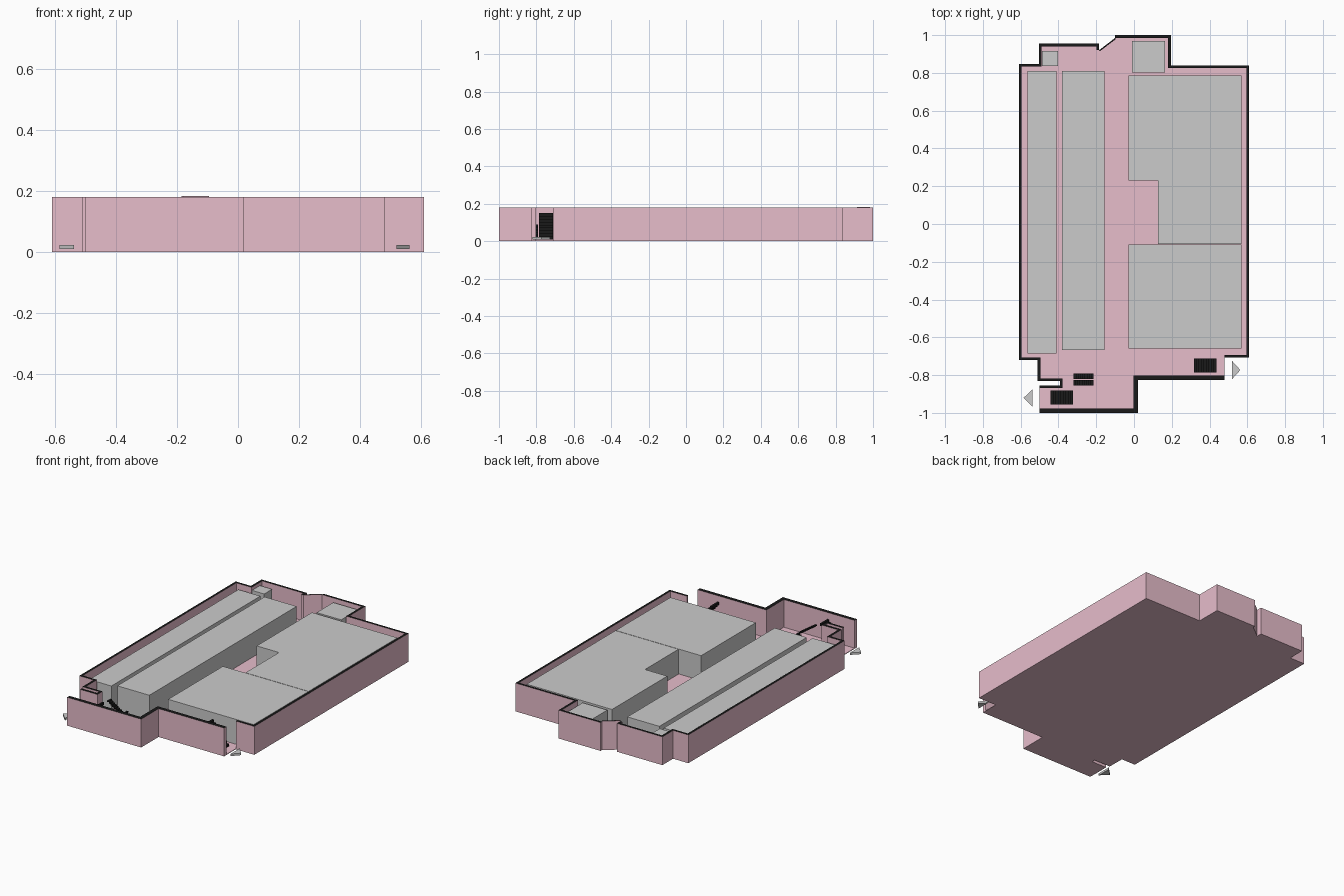
import bpy, bmesh
from mathutils import Vector

if "Cube" in bpy.data.objects:
    bpy.data.objects.remove(bpy.data.objects["Cube"])


def material(name, rgb):
    m = bpy.data.materials.new(name)
    m.diffuse_color = (*rgb, 1)
    m.use_nodes = True
    m.node_tree.nodes["Principled BSDF"].inputs["Base Color"].default_value = m.diffuse_color
    return m


PINK = material("pink", (0.80, 0.51, 0.60))
BLACK = material("black", (0.01, 0.01, 0.01))


def finish(bm, name, mats=()):
    bmesh.ops.recalc_face_normals(bm, faces=bm.faces)
    me = bpy.data.meshes.new(name)
    bm.to_mesh(me)
    bm.free()
    for m in mats:
        me.materials.append(m)
    ob = bpy.data.objects.new(name, me)
    bpy.context.collection.objects.link(ob)
    return ob


def add_prism(bm, pts, z0, z1, cap=0):
    """Extrude a flat outline; cap is the material index of the top face."""
    lo = [bm.verts.new((x, y, z0)) for x, y in pts]
    hi = [bm.verts.new((x, y, z1)) for x, y in pts]
    n = len(pts)
    bm.faces.new(lo[::-1])
    bm.faces.new(hi).material_index = cap
    for i in range(n):
        j = (i + 1) % n
        bm.faces.new((lo[i], lo[j], hi[j], hi[i]))


def prism(name, pts, z0, z1, mats=(), cap=0):
    bm = bmesh.new()
    add_prism(bm, pts, z0, z1, cap)
    return finish(bm, name, mats)


def rect(x0, x1, y0, y1):
    return [(x0, y0), (x1, y0), (x1, y1), (x0, y1)]


def wall(name, path, t, h=0.18):
    """Pink wall with a black top, thickened to the left of the path."""
    p = [Vector(q) for q in path]
    dirs = [(b - a).normalized() for a, b in zip(p, p[1:])]
    norms = [Vector((-d.y, d.x)) for d in dirs]
    inner = []
    for i, q in enumerate(p):
        a, b = norms[max(i - 1, 0)], norms[min(i, len(norms) - 1)]
        inner.append(q + (a + b) * (t / (1 + a.dot(b))))
    prism(name, [tuple(q) for q in p + inner[::-1]], 0, h, (PINK, BLACK), 1)


def stairs(name, x_low, x_high, y0, y1, z0, z1, n=9):
    """Thin flight of black treads rising from x_low to x_high."""
    bm = bmesh.new()
    dx, dz = (x_high - x_low) / n, (z1 - z0) / n
    for i in range(n):
        a, b = sorted((x_low + i * dx, x_low + (i + 1) * dx))
        add_prism(bm, rect(a, b, y0, y1), z0 + i * dz, z0 + (i + 1) * dz)
    finish(bm, name, (BLACK,))


# Outer walls, counter-clockwise around the plan
front = [(-.5, -1), (.02, -1), (.02, -.825), (.48, -.825)]
right = [(.48, -.708), (.61, -.708), (.61, .84), (.195, .84), (.195, 1), (-.1, 1)]
diagonal = [(-.1, .985), (-.185, .92)]
left = [(-.185, .92), (-.185, .955), (-.503, .955), (-.503, .848), (-.61, .848),
        (-.61, -.72), (-.51, -.72), (-.51, -.832), (-.393, -.832),
        (-.393, -.855), (-.5, -.855)]
wall("front_wall", front, .023)
wall("right_wall", right, .014)
wall("diagonal_wall", diagonal, .007, .184)
wall("left_wall", left, .014)

# Floor slab
prism("floor", front + right + diagonal + left[1:], 0, .004, (PINK,))

# Grey room blocks
prism("left_block", rect(-.565, -.41, -.685, .81), .004, .155)
prism("middle_block", rect(-.38, -.155, -.668, .81), .004, .158)
prism("right_front_block", rect(-.03, .57, -.658, -.109), .004, .162)
prism("right_back_block", [(.127, -.106), (.57, -.106), (.57, .785), (-.03, .785),
                           (-.03, .23), (.127, .23)], .004, .162)
prism("back_right_block", rect(-.01, .163, .803, .97), .004, .16)
prism("back_left_block", rect(-.488, -.402, .837, .917), .004, .16)

# Stairs by each exit and a two-flight switchback
stairs("right_stairs", .436, .317, -.786, -.712, .01, .15)
stairs("left_stairs", -.441, -.323, -.955, -.882, .01, .15)
stairs("lower_flight", -.32, -.215, -.82, -.791, .01, .088)
stairs("upper_flight", -.215, -.32, -.855, -.825, .08, .152)

# Exit arrows
prism("right_arrow", [(.52, -.82), (.563, -.773), (.52, -.726)], .01, .023)
prism("left_arrow", [(-.538, -.968), (-.538, -.875), (-.585, -.921)], .01, .023)
